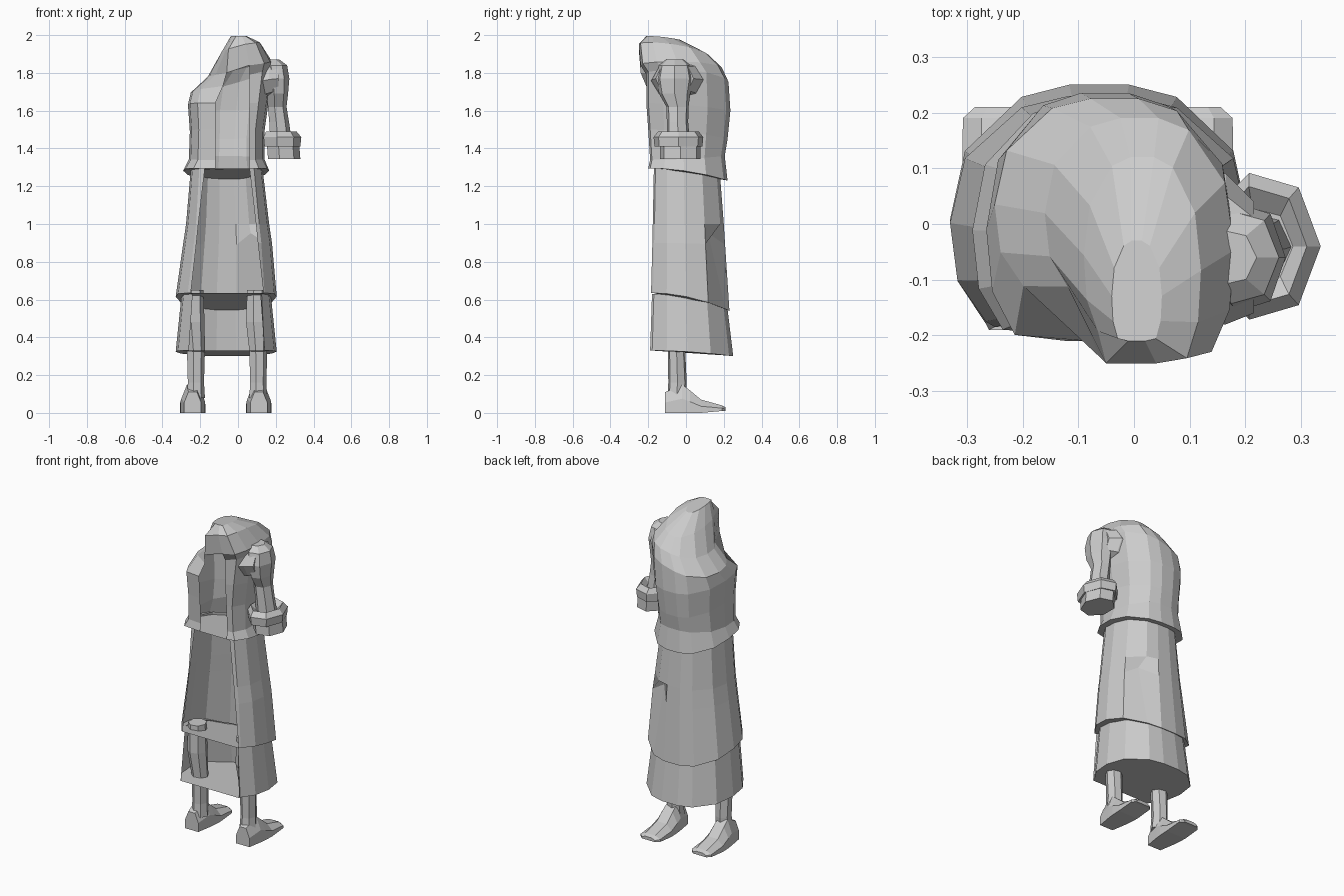
import bpy, bmesh, math

cube = bpy.data.objects.get("Cube")
if cube:
    bpy.data.objects.remove(cube)

stone = bpy.data.materials.new("stone_grey")
stone.use_nodes = True
stone.diffuse_color = (0.6, 0.6, 0.6, 1)
stone.node_tree.nodes["Principled BSDF"].inputs["Base Color"].default_value = (0.6, 0.6, 0.6, 1)

# Half outline of a garment, from front opening round to the back (unit box)
OUTLINE = [(0.5, -1), (0.76, -0.95), (0.95, -0.6), (1, -0.1), (0.9, 0.46), (0.52, 0.9), (0.2, 1)]


def garment_ring(xl, xr, yf, yb, zf, zb, gap, tilt=0, skew=0):
    """One hoop of cloth; gap holds the x positions of the opening,
    tilt raises the left side, skew pulls the right front corner back."""
    cx, hx = (xl + xr) / 2, (xr - xl) / 2
    sides = [(1, p) for p in OUTLINE] + [(-1, p) for p in reversed(OUTLINE)]
    pts = []
    for s, (u, v) in sides:
        t = (v + 1) / 2
        x, y = cx + s * u * hx, yf + (yb - yf) * t
        if v == -1:
            x = gap[0] if s < 0 else gap[1]
        elif s < 0:
            y += skew * (1 - t)
        pts.append([x, y, zf + (zb - zf) * t ** 2 + tilt * s * u / 2])
    return pts


def oval_ring(cx, cy, z, rx, ry, sides=7):
    step = 2 * math.pi / sides
    return [(cx + rx * math.cos(i * step), cy + ry * math.sin(i * step), z) for i in range(sides)]


def sleeve_ring(x, cy, cz, ry, rz, sides=8):
    step = 2 * math.pi / sides
    return [(x, cy + ry * math.cos(i * step), cz + rz * math.sin(i * step)) for i in range(sides)]


def foot_ring(cx, y, w, z0, z1):
    return [(cx - w, y, z0), (cx + w, y, z0), (cx + w, y, (z0 + z1) / 2),
            (cx + w * 0.5, y, z1), (cx - w * 0.5, y, z1), (cx - w, y, (z0 + z1) / 2)]


def loft(name, rings, open_rows=0, cap_end=True):
    """Skin a stack of rings; the first open_rows bands keep a front gap."""
    bm = bmesh.new()
    rows = [[bm.verts.new(p) for p in r] for r in rings]
    n = len(rows[0])
    for k in range(len(rows) - 1):
        a, b = rows[k], rows[k + 1]
        for i in range(n - 1 if k < open_rows else n):
            j = (i + 1) % n
            bm.faces.new((a[i], a[j], b[j], b[i]))
    bm.faces.new(list(reversed(rows[0])))
    if cap_end:
        bm.faces.new(rows[-1])
    bmesh.ops.recalc_face_normals(bm, faces=bm.faces)
    mesh = bpy.data.meshes.new(name)
    bm.to_mesh(mesh)
    bm.free()
    mesh.materials.append(stone)
    obj = bpy.data.objects.new(name, mesh)
    bpy.context.collection.objects.link(obj)


# Lower skirt, open at the front with a sloping floor
loft("lower_skirt", [
    garment_ring(-0.33, 0.205, -0.19, 0.25, 0.33, 0.30, (-0.26, 0.14)),
    garment_ring(-0.30, 0.175, -0.18, 0.22, 0.63, 0.55, (-0.24, 0.125)),
], open_rows=1, cap_end=False)

# Upper skirt, with a pinched fold at the back
fold = garment_ring(-0.29, 0.18, -0.178, 0.207, 0.90, 0.89, (-0.22, 0.105))
fold[5][1] -= 0.07
fold[5][2] += 0.06
loft("upper_skirt", [
    garment_ring(-0.33, 0.205, -0.185, 0.23, 0.635, 0.54, (-0.25, 0.135)),
    fold,
    garment_ring(-0.275, 0.165, -0.176, 0.20, 1.0, 1.0, (-0.21, 0.095)),
    garment_ring(-0.25, 0.13, -0.17, 0.18, 1.30, 1.26, (-0.175, 0.06)),
], open_rows=3, cap_end=False)

# Jacket rising into a slumped hood
gap = (-0.12, 0.06)
loft("jacket_and_hood", [
    garment_ring(-0.29, 0.165, -0.20, 0.22, 1.295, 1.23, gap),
    garment_ring(-0.26, 0.14, -0.19, 0.205, 1.34, 1.36, gap),
    garment_ring(-0.255, 0.14, -0.20, 0.22, 1.50, 1.45, gap),
    garment_ring(-0.265, 0.16, -0.21, 0.235, 1.64, 1.60, gap),
    garment_ring(-0.25, 0.18, -0.21, 0.225, 1.76, 1.74, (-0.08, 0.06), 0.12, 0.09),
    garment_ring(-0.16, 0.18, -0.24, 0.19, 1.82, 1.82, (-0.06, 0.06), 0.08, 0.12),
    garment_ring(-0.09, 0.12, -0.25, 0.12, 1.94, 1.89, (-0.05, 0.04), 0.05, 0.05),
    garment_ring(-0.04, 0.05, -0.21, -0.03, 1.995, 1.975, (-0.01, 0.02)),
], open_rows=5)

# Legs and feet
for side, x in (("left", 0.105), ("right", -0.225)):
    loft(side + "_leg", [
        oval_ring(x, -0.05, 0.08, 0.05, 0.05),
        oval_ring(x, -0.045, 0.16, 0.045, 0.05),
        oval_ring(x, -0.05, 0.33, 0.05, 0.047),
        oval_ring(x - 0.01, -0.06, 0.48, 0.058, 0.058),
        oval_ring(x - 0.01, -0.06, 0.65, 0.052, 0.055),
    ])
    f = x + (0.005 if side == "left" else -0.015)
    loft(side + "_foot", [
        foot_ring(f, -0.11, 0.045, 0.0, 0.11),
        foot_ring(f, -0.02, 0.06, 0.0, 0.15),
        foot_ring(f, 0.02, 0.065, 0.0, 0.12),
        foot_ring(f, 0.08, 0.068, 0.0, 0.07),
        foot_ring(f, 0.19, 0.067, 0.01, 0.04),
        foot_ring(f, 0.21, 0.045, 0.01, 0.03),
    ])

# Sleeve joining the body to the single arm
loft("left_sleeve", [
    sleeve_ring(0.09, -0.04, 1.75, 0.15, 0.11),
    sleeve_ring(0.165, -0.045, 1.765, 0.135, 0.10),
    sleeve_ring(0.215, -0.06, 1.77, 0.10, 0.09),
])

# Arm with a puffed shoulder
loft("left_arm", [
    oval_ring(0.17, -0.06, 1.87, 0.05, 0.05),
    oval_ring(0.19, -0.06, 1.84, 0.07, 0.085),
    oval_ring(0.20, -0.06, 1.77, 0.072, 0.10),
    oval_ring(0.205, -0.06, 1.69, 0.06, 0.085),
    oval_ring(0.205, -0.045, 1.62, 0.052, 0.06),
    oval_ring(0.215, -0.045, 1.54, 0.055, 0.058),
    oval_ring(0.225, -0.04, 1.44, 0.06, 0.062),
])

# Flared cuff, closed underneath
loft("left_cuff", [
    oval_ring(0.225, -0.04, 1.46, 0.06, 0.07),
    oval_ring(0.225, -0.04, 1.49, 0.085, 0.11),
    oval_ring(0.23, -0.04, 1.46, 0.105, 0.135),
    oval_ring(0.23, -0.04, 1.41, 0.10, 0.13),
    oval_ring(0.235, -0.03, 1.41, 0.09, 0.11),
    oval_ring(0.24, -0.03, 1.345, 0.09, 0.11),
])
